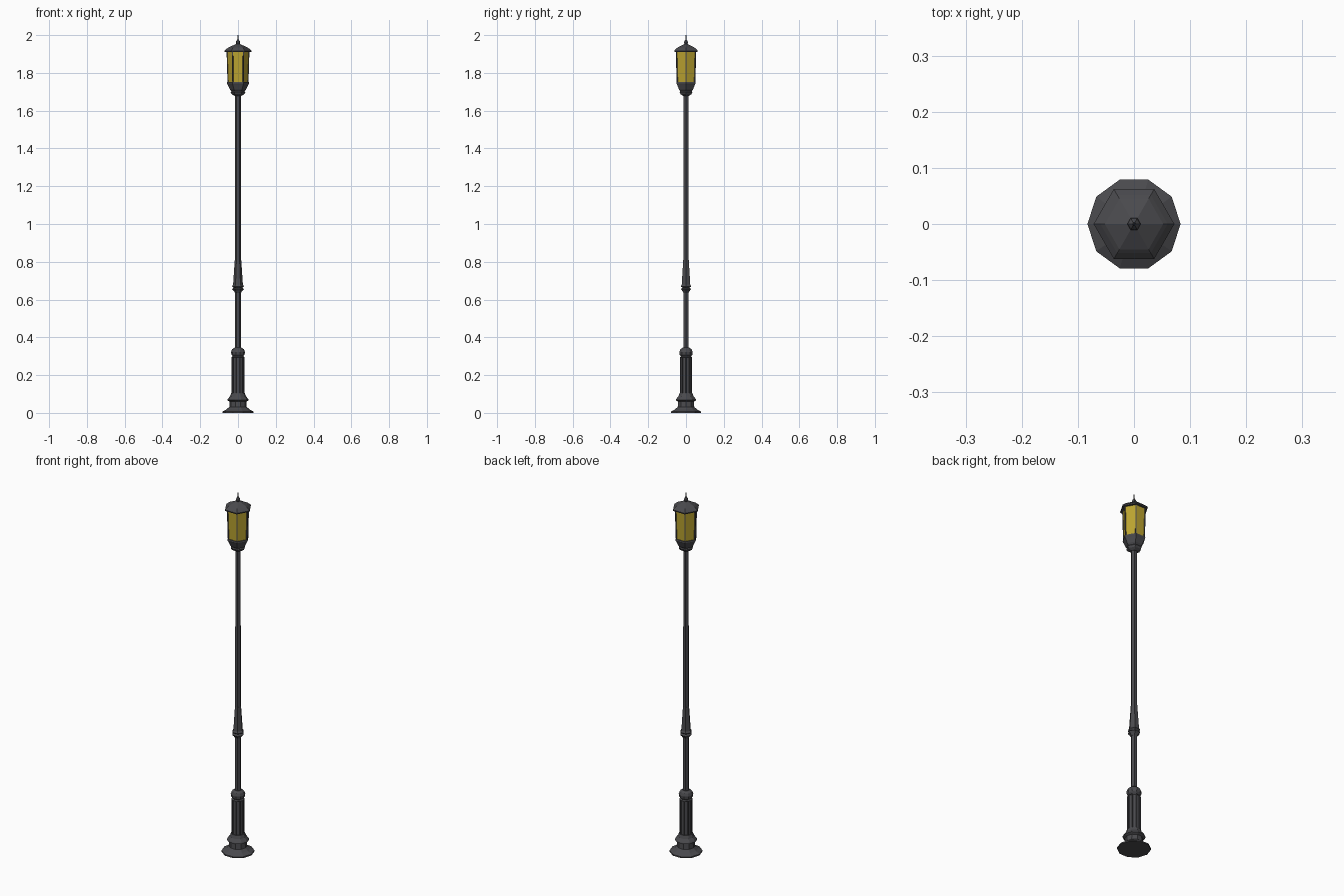
import bpy, bmesh, math
from mathutils import Vector

if "Cube" in bpy.data.objects:
    bpy.data.objects.remove(bpy.data.objects["Cube"])


def material(name, rgb):
    m = bpy.data.materials.new(name)
    m.diffuse_color = (*rgb, 1)
    m.use_nodes = True
    m.node_tree.nodes["Principled BSDF"].inputs["Base Color"].default_value = m.diffuse_color
    return m


IRON = material("dark iron", (0.068, 0.068, 0.075))
GLASS = material("amber glass", (0.50, 0.37, 0.03))


def finish(name, bm, mat):
    bmesh.ops.recalc_face_normals(bm, faces=bm.faces)
    me = bpy.data.meshes.new(name)
    bm.to_mesh(me)
    bm.free()
    me.materials.append(mat)
    ob = bpy.data.objects.new(name, me)
    bpy.context.collection.objects.link(ob)
    return ob


def lathe(name, profile, sides, mat, flute=None):
    """Faceted turned part from (radius, z) points, first corner on +x."""
    bm = bmesh.new()
    rings = []
    for r, z in profile:
        rings.append([bm.verts.new((r * math.cos(math.tau * i / sides),
                                    r * math.sin(math.tau * i / sides), z))
                      for i in range(sides)])
    fluted = []
    for k, (a, b) in enumerate(zip(rings, rings[1:])):
        for i in range(sides):
            j = (i + 1) % sides
            f = bm.faces.new((a[i], a[j], b[j], b[i]))
            if k == flute:
                fluted.append(f)
    bm.faces.new(rings[0][::-1])
    bm.faces.new(rings[-1])
    bmesh.ops.recalc_face_normals(bm, faces=bm.faces)
    if fluted:  # sunken panels on the column
        bmesh.ops.inset_individual(bm, faces=fluted, thickness=0.004, depth=-0.003)
    return finish(name, bm, mat)


# Stepped foot and fluted lower column
lathe("base_foot", [(0.083, 0), (0.083, 0.007), (0.062, 0.018), (0.046, 0.032),
                    (0.044, 0.060), (0.057, 0.067), (0.055, 0.073),
                    (0.042, 0.088), (0.036, 0.105)], 10, IRON)
lathe("fluted_column", [(0.034, 0.10), (0.034, 0.295)], 10, IRON, flute=0)
lathe("column_cap", [(0.034, 0.295), (0.028, 0.300), (0.035, 0.308),
                     (0.037, 0.322), (0.032, 0.336), (0.018, 0.346)], 10, IRON)

# Pole with its flared collar
lathe("pole", [(0.016, 0.34), (0.015, 1.69)], 6, IRON)
lathe("pole_collar", [(0.016, 0.636), (0.022, 0.645), (0.032, 0.656),
                      (0.022, 0.662), (0.032, 0.670), (0.026, 0.679),
                      (0.017, 0.81)], 6, IRON)

# Lantern tray, glass and roof
lathe("lantern_tray", [(0.018, 1.678), (0.034, 1.688), (0.040, 1.698),
                       (0.035, 1.703), (0.043, 1.712), (0.055, 1.738),
                       (0.059, 1.745), (0.058, 1.752)], 6, IRON)
lathe("lantern_glass", [(0.053, 1.75), (0.058, 1.914)], 6, GLASS)
lathe("lantern_roof", [(0.071, 1.911), (0.072, 1.917), (0.060, 1.928),
                       (0.052, 1.934), (0.012, 1.952)], 6, IRON)
lathe("finial", [(0.008, 1.950), (0.012, 1.960), (0.010, 1.968),
                 (0.004, 1.976), (0.0015, 2.0)], 6, IRON)

# Corner bars of the lantern
for i in range(6):
    d = Vector((math.cos(math.tau * i / 6), math.sin(math.tau * i / 6), 0))
    t = Vector((-d.y, d.x, 0))
    bm = bmesh.new()
    bmesh.ops.create_cube(bm, size=1)
    for v in bm.verts:
        r, z = (0.0525, 1.748) if v.co.z < 0 else (0.0575, 1.914)
        v.co = d * (r + v.co.x * 0.006) + t * (v.co.y * 0.006) + Vector((0, 0, z))
    finish(f"lantern_bar_{i + 1}", bm, IRON)
